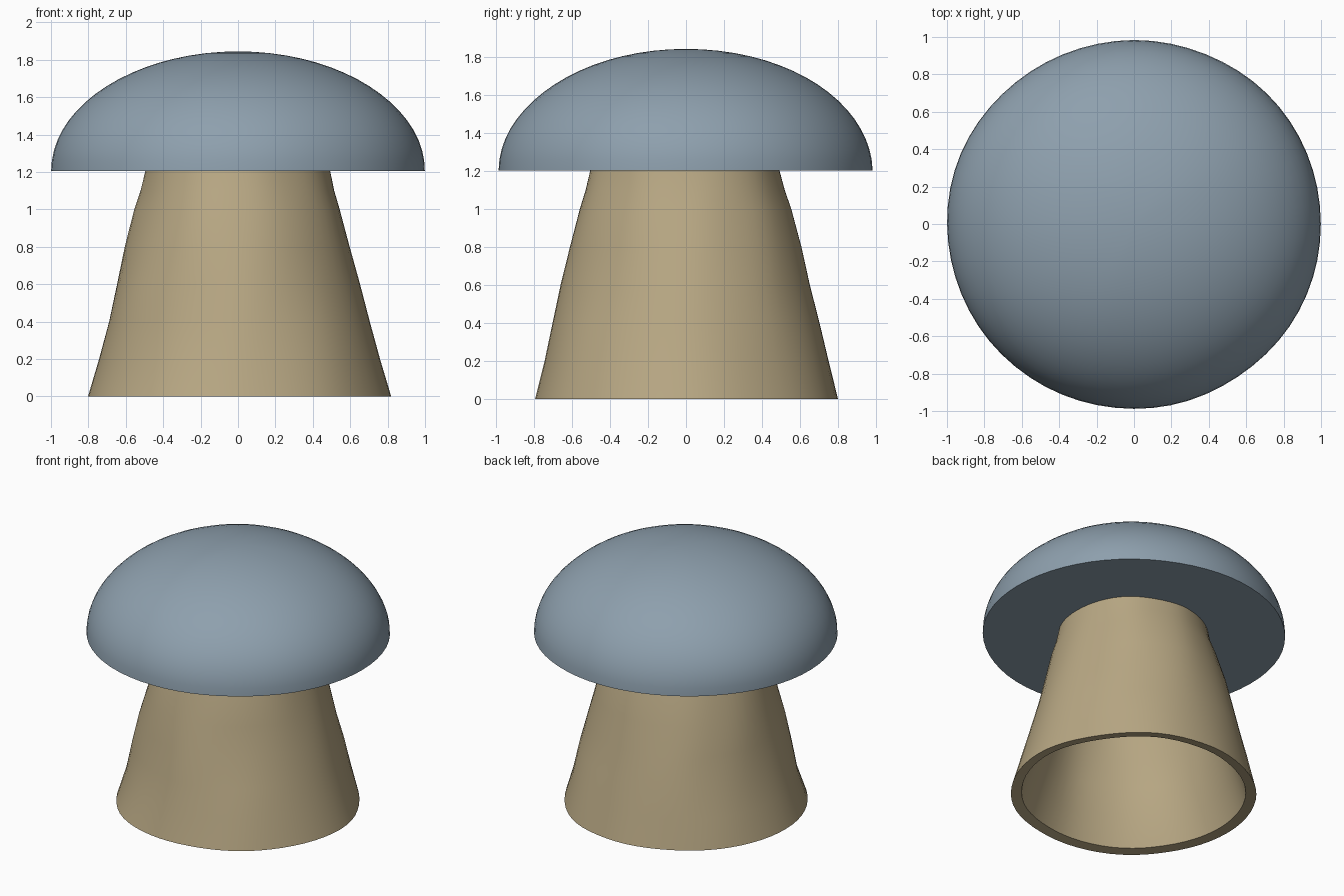
import bpy, bmesh, math
from mathutils import Vector, noise

if "Cube" in bpy.data.objects:
    bpy.data.objects.remove(bpy.data.objects["Cube"])

SEG = 64


def material(name, rgb):
    m = bpy.data.materials.new(name)
    m.diffuse_color = (*rgb, 1)
    m.use_nodes = True
    m.node_tree.nodes["Principled BSDF"].inputs["Base Color"].default_value = m.diffuse_color
    return m


def lathe(name, profile, mat, wobble, closed, sharp, y_scale=1.0):
    """Spin an (r, z) profile about z, adding a soft hand-made wobble."""
    bm = bmesh.new()
    rings = []
    for r, z in profile:
        if r == 0:
            rings.append([bm.verts.new((0, 0, z))])
            continue
        ring = []
        for i in range(SEG):
            a = 2 * math.pi * i / SEG
            d = Vector((math.cos(a), math.sin(a), 0))
            n = noise.noise(Vector((d.x * 1.6, d.y * 1.6, z * 2.2 + 4)))
            k = r + wobble * n
            ring.append(bm.verts.new((d.x * k, d.y * k * y_scale, z)))
        rings.append(ring)
    pairs = list(zip(rings, rings[1:]))
    if closed:
        pairs.append((rings[-1], rings[0]))
    for a, b in pairs:
        for i in range(SEG):
            j = (i + 1) % SEG
            if len(a) == 1:
                bm.faces.new((a[0], b[i], b[j]))
            elif len(b) == 1:
                bm.faces.new((a[i], a[j], b[0]))
            else:
                bm.faces.new((a[i], a[j], b[j], b[i]))
    bmesh.ops.recalc_face_normals(bm, faces=bm.faces)
    me = bpy.data.meshes.new(name)
    bm.to_mesh(me)
    bm.free()
    me.materials.append(mat)
    ob = bpy.data.objects.new(name, me)
    bpy.context.collection.objects.link(ob)
    bpy.ops.object.select_all(action='DESELECT')
    bpy.context.view_layer.objects.active = ob
    ob.select_set(True)
    bpy.ops.object.shade_smooth_by_angle(angle=math.radians(sharp))
    return ob


# Cap: half ellipsoid with a flat underside
STEPS = 18
dome = [(math.cos(t), 1.205 + 0.64 * math.sin(t))
        for t in (math.pi / 2 * i / STEPS for i in range(STEPS))]
cap_profile = [(0, 1.205), (0.5, 1.205), (0.9, 1.205)] + dome + [(0, 1.845)]
lathe("mushroom_cap", cap_profile, material("cap_blue", (0.27, 0.35, 0.42)),
      0.008, False, 50, 0.985)

# Stem: hollow tapered tube, open at the bottom
outer = [(0.805, 0.0), (0.75, 0.2), (0.70, 0.4), (0.652, 0.6), (0.605, 0.8),
         (0.552, 1.0), (0.52, 1.1), (0.495, 1.21)]
inner = [(r - 0.075, z) for r, z in reversed(outer)]
inner[-1] = (0.735, 0.01)
lathe("mushroom_stem", outer + inner, material("stem_tan", (0.48, 0.39, 0.23)),
      0.022, True, 50)
